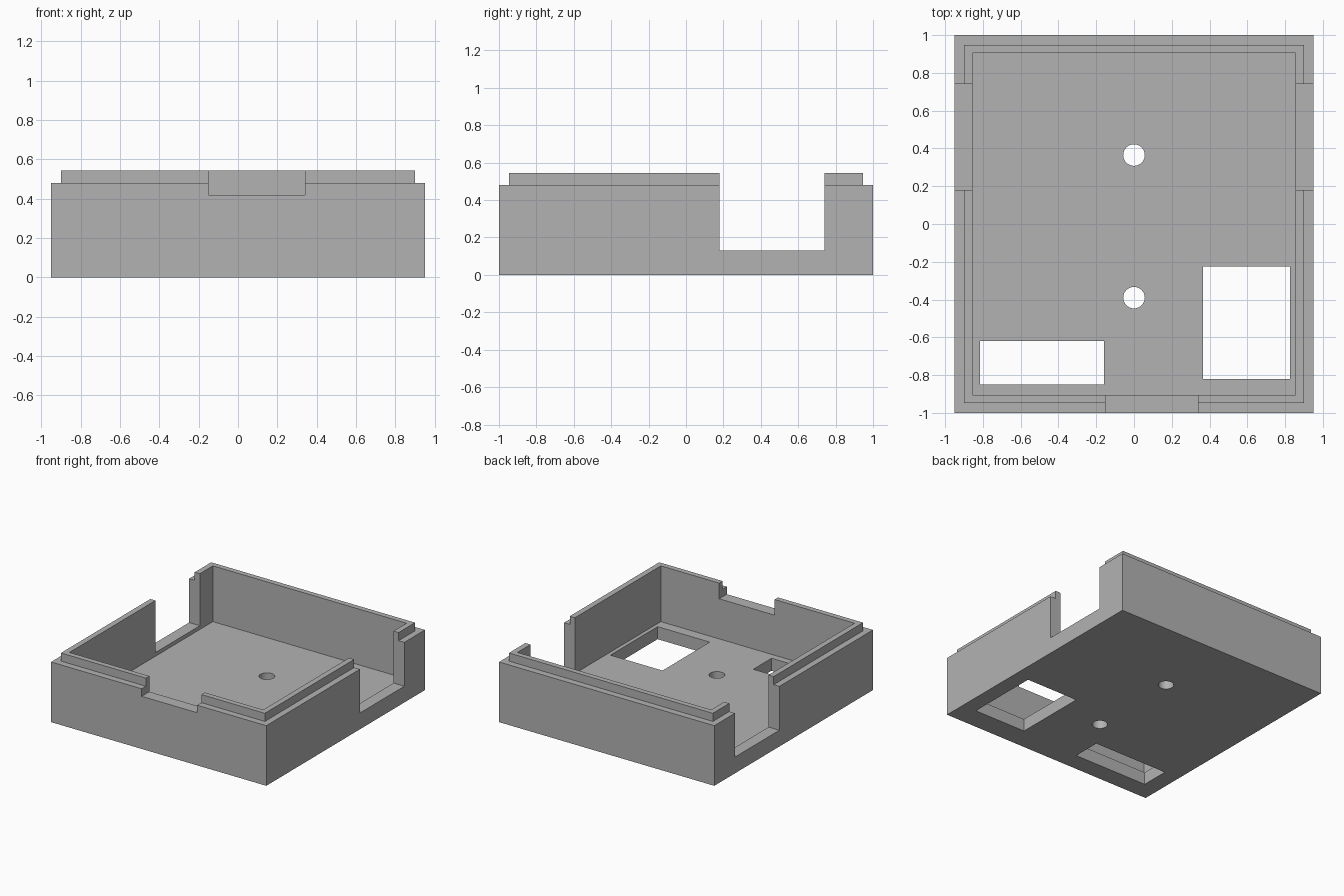
import bpy

default_cube = bpy.data.objects.get("Cube")
if default_cube:
    bpy.data.objects.remove(default_cube, do_unlink=True)

# Overall dimensions
HALF_X, HALF_Y = 0.95, 1.0
RIM_Z, LIP_Z, FLOOR_Z = 0.48, 0.545, 0.1

grey = bpy.data.materials.new("plain_grey")
grey.use_nodes = True
GREY = (0.45, 0.45, 0.45, 1)
grey.diffuse_color = GREY
grey.node_tree.nodes["Principled BSDF"].inputs["Base Color"].default_value = GREY


def box(name, x, y, z):
    """Box spanning the given (low, high) ranges."""
    spans = (x, y, z)
    bpy.ops.mesh.primitive_cube_add(size=1, location=[(a + b) / 2 for a, b in spans])
    ob = bpy.context.object
    ob.name = name
    ob.scale = [b - a for a, b in spans]
    bpy.ops.object.transform_apply(location=True, rotation=False, scale=True)
    ob.data.materials.append(grey)
    return ob


def combine(target, tool, operation):
    """Apply a boolean and remove the tool."""
    tool.hide_render = True
    mod = target.modifiers.new(operation.lower(), 'BOOLEAN')
    mod.operation = operation
    mod.solver = 'EXACT'
    mod.object = tool
    bpy.context.view_layer.objects.active = target
    bpy.ops.object.modifier_apply(modifier=mod.name)
    bpy.data.objects.remove(tool, do_unlink=True)


# Outer shell with the narrower raised lip
tray = box("enclosure_tray", (-HALF_X, HALF_X), (-HALF_Y, HALF_Y), (0, RIM_Z))
combine(tray, box("lip", (-0.9, 0.9), (-0.947, 0.947), (0.3, LIP_Z)), 'UNION')

# Cavity, wall notches and floor windows
cuts = {
    "cavity": ((-0.855, 0.855), (-0.904, 0.904), (FLOOR_Z, 1)),
    "side_notches": ((-1.2, 1.2), (0.18, 0.74), (0.13, 1)),
    "front_notch": ((-0.15, 0.34), (-1.2, -0.7), (0.42, 1)),
    "wide_window": ((-0.815, -0.16), (-0.85, -0.62), (-0.2, 0.3)),
    "tall_window": ((0.365, 0.825), (-0.82, -0.225), (-0.2, 0.3)),
}
for name, spans in cuts.items():
    combine(tray, box(name, *spans), 'DIFFERENCE')

# Round screw holes on the centre line
for y in (0.365, -0.39):
    bpy.ops.mesh.primitive_cylinder_add(vertices=48, radius=0.057, depth=0.6, location=(0, y, 0))
    drill = bpy.context.object
    drill.data.materials.append(grey)
    combine(tray, drill, 'DIFFERENCE')

# Single material on every face, crisp edges with smooth hole walls
tray.data.materials.clear()
tray.data.materials.append(grey)
for face in tray.data.polygons:
    face.material_index = 0
bpy.ops.object.select_all(action='DESELECT')
tray.select_set(True)
bpy.context.view_layer.objects.active = tray
bpy.ops.object.shade_smooth_by_angle()
